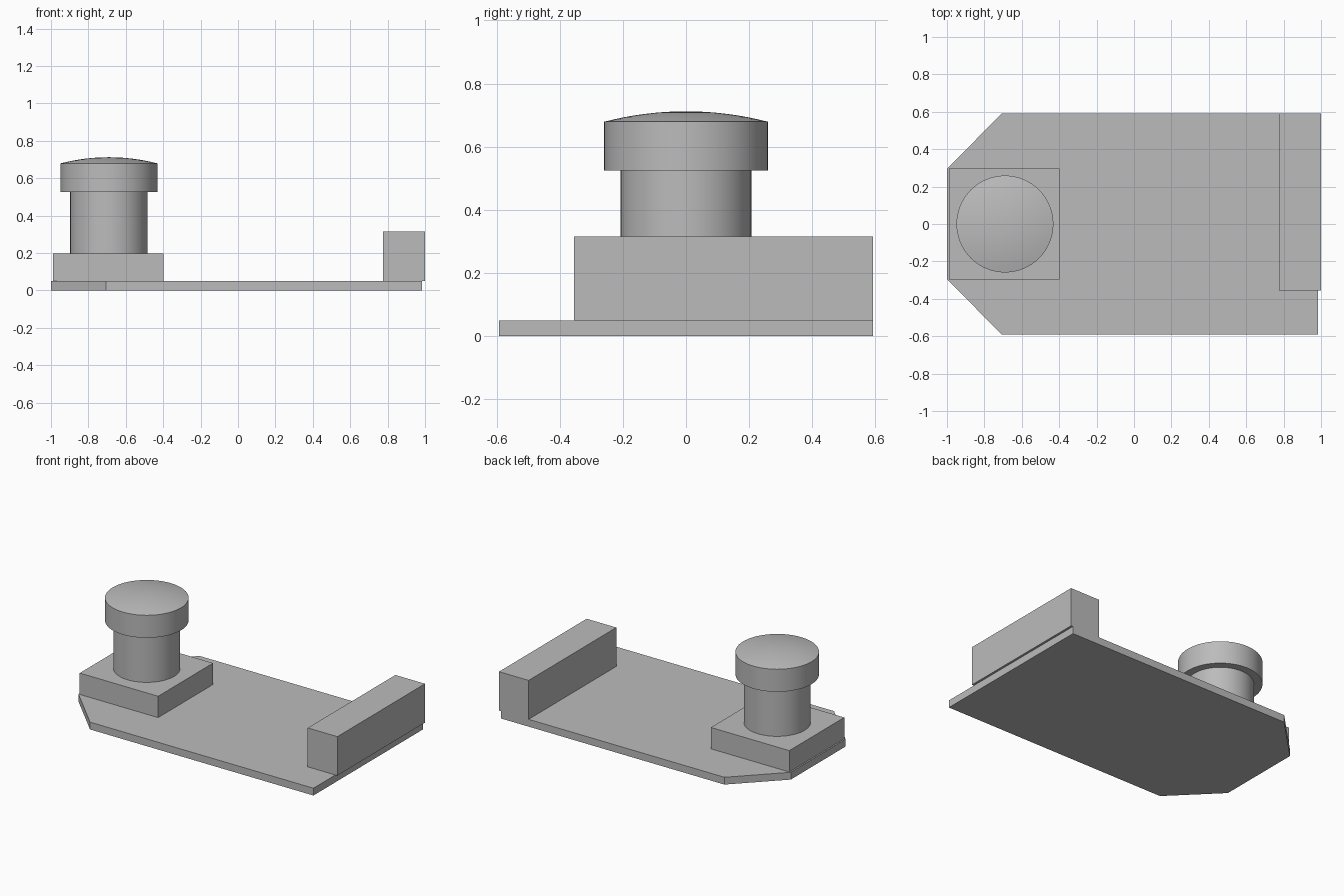
import bpy, bmesh, math
from mathutils import Matrix

cube = bpy.data.objects.get("Cube")
if cube:
    bpy.data.objects.remove(cube, do_unlink=True)

GREY = (0.5, 0.5, 0.5, 1)
grey = bpy.data.materials.new("plain grey")
grey.use_nodes = True
grey.diffuse_color = GREY
grey.node_tree.nodes["Principled BSDF"].inputs["Base Color"].default_value = GREY


def add_part(name, bm):
    bmesh.ops.recalc_face_normals(bm, faces=bm.faces)
    mesh = bpy.data.meshes.new(name)
    bm.to_mesh(mesh)
    bm.free()
    mesh.materials.append(grey)
    obj = bpy.data.objects.new(name, mesh)
    bpy.context.collection.objects.link(obj)
    return obj


def prism(name, outline, bottom, top):
    """Extrude a flat outline upwards."""
    bm = bmesh.new()
    face = bm.faces.new([bm.verts.new((x, y, bottom)) for x, y in outline])
    side = bmesh.ops.extrude_face_region(bm, geom=[face])["geom"]
    verts = [v for v in side if isinstance(v, bmesh.types.BMVert)]
    bmesh.ops.translate(bm, verts=verts, vec=(0, 0, top - bottom))
    return add_part(name, bm)


def box(name, x0, x1, y0, y1, z0, z1):
    return prism(name, [(x0, y0), (x1, y0), (x1, y1), (x0, y1)], z0, z1)


def turned(name, profile, x):
    """Spin a radius and height profile around an upright axis."""
    bm = bmesh.new()
    verts = [bm.verts.new((r, 0, z)) for r, z in profile]
    edges = [bm.edges.new(pair) for pair in zip(verts, verts[1:])]
    bmesh.ops.spin(bm, geom=verts + edges, cent=(0, 0, 0), axis=(0, 0, 1),
                   angle=math.tau, steps=64)
    bmesh.ops.remove_doubles(bm, verts=bm.verts, dist=0.0001)
    bm.transform(Matrix.Translation((x, 0, 0)))
    obj = add_part(name, bm)
    bpy.ops.object.select_all(action="DESELECT")
    obj.select_set(True)
    bpy.context.view_layer.objects.active = obj
    bpy.ops.object.shade_smooth_by_angle(angle=math.radians(30))
    return obj


# Thin base plate with two cut corners
prism("base_plate", [(-1, -0.296), (-0.705, -0.592), (0.985, -0.592),
                     (0.985, 0.592), (-0.705, 0.592), (-1, 0.296)], 0, 0.05)

# Raised bar along one end and square block under the post
box("end_bar", 0.776, 1, -0.355, 0.592, 0.05, 0.316)
box("post_block", -0.99, -0.397, -0.296, 0.298, 0.05, 0.196)

# Round post
POST_X = -0.69
turned("post_stem", [(0, 0.196), (0.207, 0.196), (0.207, 0.525), (0, 0.525)], POST_X)

# Wide cap with a shallow dome
CAP_R, RIM_Z, DOME_H = 0.259, 0.679, 0.033
sphere_r = (CAP_R ** 2 + DOME_H ** 2) / (2 * DOME_H)
dome = []
for i in range(9):
    r = CAP_R * (1 - i / 8)
    dome.append((r, RIM_Z + DOME_H - sphere_r + math.sqrt(sphere_r ** 2 - r ** 2)))
turned("post_cap", [(0, 0.525), (CAP_R, 0.525)] + dome, POST_X)
